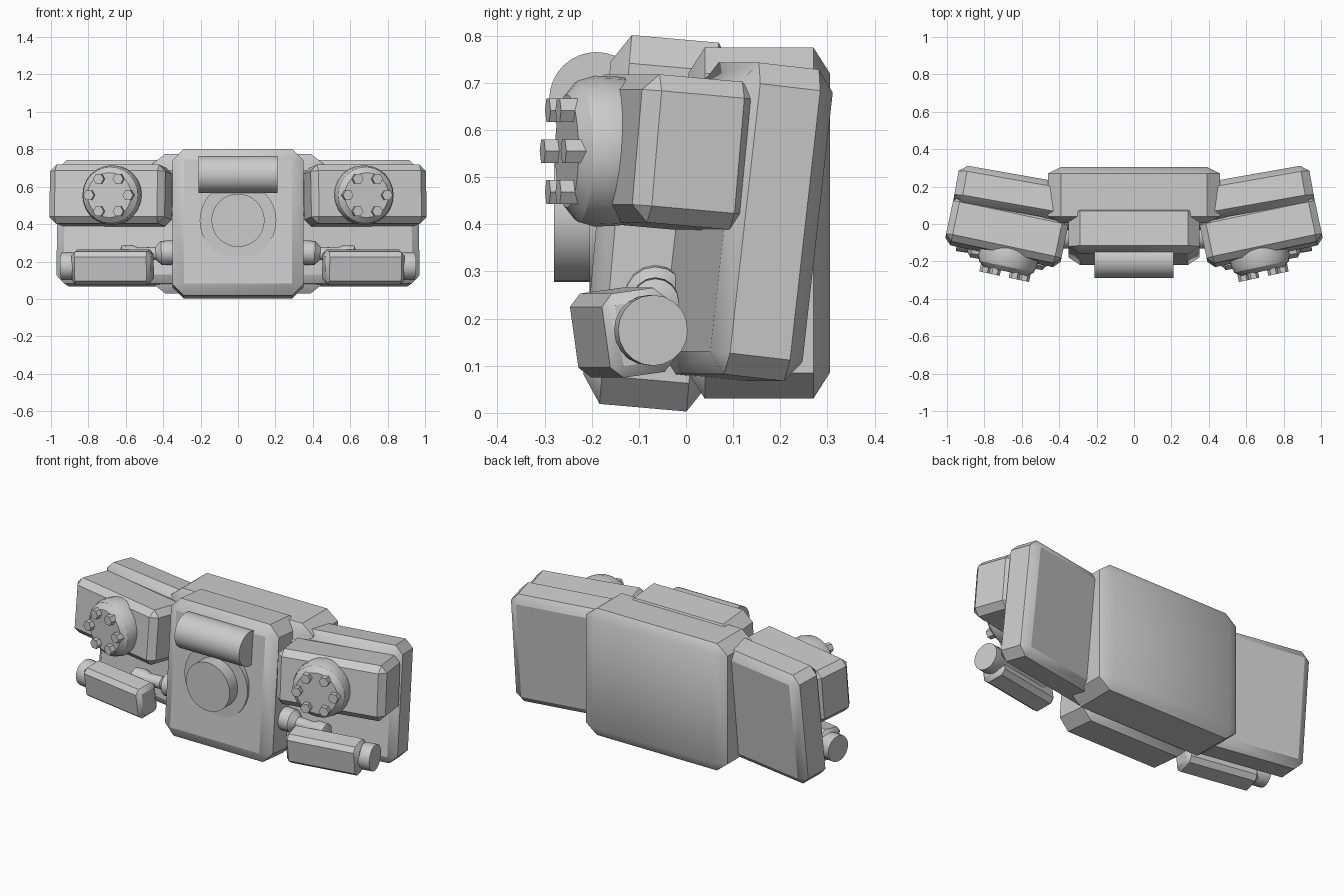
import bpy, bmesh, math
from mathutils import Matrix, Vector

cube = bpy.data.objects.get("Cube")
if cube:
    bpy.data.objects.remove(cube)

grey = bpy.data.materials.new("plain grey")
grey.use_nodes = True
grey.diffuse_color = (0.6, 0.6, 0.6, 1)
grey.node_tree.nodes["Principled BSDF"].inputs["Base Color"].default_value = (0.6, 0.6, 0.6, 1)


def place(loc, yaw=0, tilt=0):
    return (Matrix.Translation(loc) @ Matrix.Rotation(math.radians(yaw), 4, 'Z')
            @ Matrix.Rotation(math.radians(tilt), 4, 'X'))


def along(loc, direction):
    turn = Vector(direction).to_track_quat('Z', 'Y').to_matrix().to_4x4()
    return Matrix.Translation(loc) @ turn


def finish(name, bm, matrix, mirror):
    bm.transform(matrix)
    bmesh.ops.recalc_face_normals(bm, faces=bm.faces)
    mesh = bpy.data.meshes.new(name)
    bm.to_mesh(mesh)
    bm.free()
    mesh.materials.append(grey)
    obj = bpy.data.objects.new(name, mesh)
    bpy.context.collection.objects.link(obj)
    bpy.ops.object.select_all(action='DESELECT')
    obj.select_set(True)
    bpy.context.view_layer.objects.active = obj
    bpy.ops.object.shade_smooth_by_angle(angle=math.radians(32))
    if mirror:
        obj.modifiers.new("Mirror", 'MIRROR').use_mirror_merge = False
    return obj


def box(name, size, chamfer, matrix, mirror=False):
    """Box whose chamfer has its own width on each axis."""
    bm = bmesh.new()
    bmesh.ops.create_cube(bm, size=1)
    bmesh.ops.scale(bm, vec=[s / c for s, c in zip(size, chamfer)], verts=bm.verts)
    bmesh.ops.bevel(bm, geom=bm.edges[:], offset=1, segments=1, affect='EDGES')
    bmesh.ops.scale(bm, vec=chamfer, verts=bm.verts)
    return finish(name, bm, matrix, mirror)


def lathe(name, profile, matrix, sides=24, mirror=False):
    """Turn (radius, height) points about the local z axis."""
    bm = bmesh.new()
    verts = [bm.verts.new((r, 0, h)) for r, h in profile]
    edges = [bm.edges.new(pair) for pair in zip(verts, verts[1:])]
    bmesh.ops.spin(bm, geom=verts + edges, cent=(0, 0, 0), axis=(0, 0, 1),
                   angle=math.tau, steps=sides)
    bmesh.ops.remove_doubles(bm, verts=bm.verts, dist=0.0005)
    return finish(name, bm, matrix, mirror)


def rod(r, length):
    return [(0, 0), (r, 0), (r, length), (0, length)]


# Centre: back slab and leaning front body
box("back_slab", (0.92, 0.30, 0.745), (0.07, 0.035, 0.055), place((0, 0.155, 0.4025)))
box("front_body", (0.70, 0.265, 0.785), (0.06, 0.04, 0.06), place((0, -0.057, 0.402), 0, -5))

# Round boss and horizontal roller on the front body
FRONT = (0, -1, 0)
lathe("boss_ring", rod(0.205, 0.07), along((0, -0.135, 0.42), FRONT), 32)
lathe("boss_core", rod(0.142, 0.10), along((0, -0.18, 0.42), FRONT), 32)
lathe("roller", rod(0.1, 0.42), along((-0.21, -0.19, 0.665), (1, 0, 0)), 32)

# Swept wings and the blocks that join them to the centre
box("wing", (0.68, 0.20, 0.665), (0.045, 0.035, 0.045),
    place((0.62, 0.13, 0.405), 10, -6.5), True)
box("pod_joint", (0.20, 0.10, 0.28), (0.03, 0.03, 0.03),
    place((0.41, 0.045, 0.565), 10, -5), True)

# Upper pods
YAW = 12
box("pod", (0.63, 0.25, 0.315), (0.035, 0.035, 0.035),
    place((0.68, -0.04, 0.553), YAW, -5), True)

# Domed caps with a ring of six hexagonal bolts
facing = Vector((math.sin(math.radians(YAW)), -math.cos(math.radians(YAW)), 0))
side = Vector((-facing.y, facing.x, 0))
cap = Vector((0.665, -0.145, 0.555))
lathe("dome_cap", [(0, -0.05), (0.15, -0.05), (0.158, 0), (0.16, 0.05), (0.15, 0.085),
                   (0.12, 0.11), (0, 0.11)], along(cap, facing), 24, True)
for i in range(6):
    a = i * math.tau / 6
    offset = side * math.cos(a) * 0.107 + Vector((0, 0, math.sin(a) * 0.1))
    lathe("bolt_%d" % (i + 1), rod(0.029, 0.06), along(cap + offset + facing * 0.08, facing), 6, True)

# Lower canisters: box in front of a tube
box("canister", (0.43, 0.14, 0.18), (0.02, 0.025, 0.025),
    place((0.67, -0.135, 0.17), 10, 8), True)
tube_dir = Vector((math.cos(math.radians(10)), math.sin(math.radians(10)), 0))
tube_end = Vector((0.94, -0.07, 0.175))
lathe("canister_tube", [(0, 0), (0.05, 0), (0.065, 0.05), (0.065, 0.36), (0.075, 0.40),
                        (0.075, 0.45), (0, 0.45)],
      along(tube_end - tube_dir * 0.45, tube_dir), 20, True)

# Arm from the body to the canister
lathe("arm", [(0, 0), (0.065, 0), (0.065, 0.1), (0.035, 0.13), (0.035, 0.22), (0.05, 0.25),
              (0.05, 0.31), (0, 0.33)],
      along((0.31, -0.065, 0.25), (1, 0, -0.05)), 16, True)
